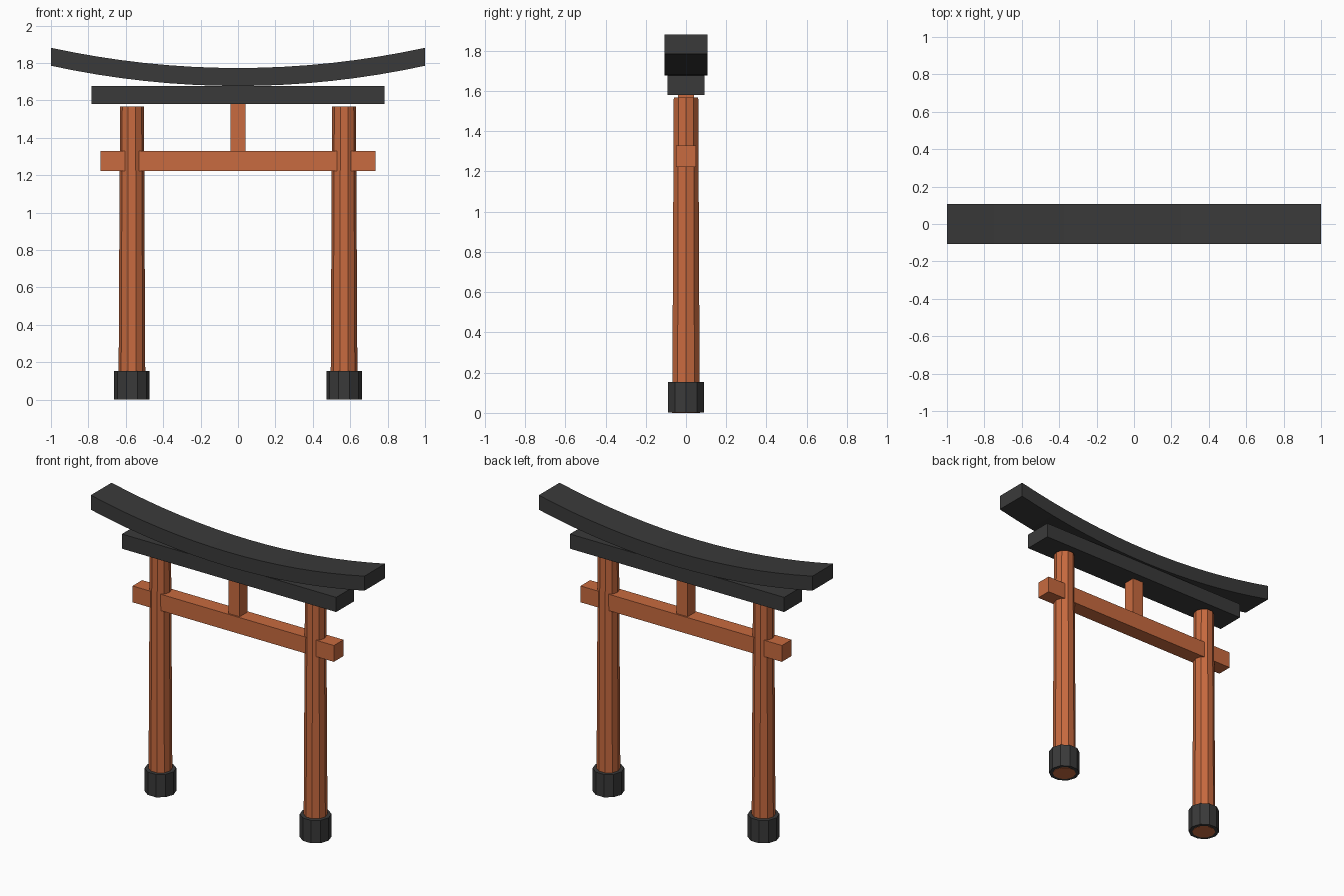
import bpy, bmesh
from mathutils import Matrix
from math import pi

cube = bpy.data.objects.get("Cube")
if cube:
    bpy.data.objects.remove(cube, do_unlink=True)


def material(name, rgb):
    mat = bpy.data.materials.new(name)
    mat.use_nodes = True
    mat.diffuse_color = (*rgb, 1)
    mat.node_tree.nodes["Principled BSDF"].inputs["Base Color"].default_value = (*rgb, 1)
    return mat


orange = material("vermilion_wood", (0.58, 0.145, 0.05))
black = material("charcoal", (0.042, 0.042, 0.042))


def finish(name, bm, mat):
    bmesh.ops.recalc_face_normals(bm, faces=bm.faces)
    mesh = bpy.data.meshes.new(name)
    bm.to_mesh(mesh)
    bm.free()
    mesh.materials.append(mat)
    obj = bpy.data.objects.new(name, mesh)
    bpy.context.collection.objects.link(obj)
    return obj


def beam(name, half_x, half_y, z0, z1, mat):
    bm = bmesh.new()
    size = Matrix.Diagonal((2 * half_x, 2 * half_y, z1 - z0, 1))
    bmesh.ops.create_cube(bm, size=1, matrix=Matrix.Translation((0, 0, (z0 + z1) / 2)) @ size)
    return finish(name, bm, mat)


def post(name, x, r0, r1, z0, z1, mat):
    # Ten-sided column with a flat facet facing the front
    bm = bmesh.new()
    place = Matrix.Translation((x, 0, (z0 + z1) / 2)) @ Matrix.Rotation(pi / 2, 4, "Z")
    bmesh.ops.create_cone(bm, cap_ends=True, segments=10, radius1=r0, radius2=r1,
                          depth=z1 - z0, matrix=place)
    return finish(name, bm, mat)


# Tapered pillars standing in dark footings
for side, x in (("left", 0.567), ("right", -0.567)):
    post(side + "_pillar", x, 0.072, 0.064, 0, 1.567, orange)
    post(side + "_footing", x, 0.095, 0.095, 0.002, 0.153, black)

# Tie beam, centre strut and straight lintel
beam("tie_beam", 0.736, 0.05, 1.222, 1.33, orange)
beam("centre_strut", 0.04, 0.04, 1.33, 1.58, orange)
beam("lower_lintel", 0.783, 0.093, 1.58, 1.677, black)

# Upturned top lintel, swept along a shallow parabola
bm = bmesh.new()
steps = 16
rings = []
for i in range(steps + 1):
    x = 2 * i / steps - 1
    z = 1.677 + 0.108 * x * x
    rings.append([bm.verts.new((x, y, z + h)) for y, h in
                  ((-0.108, 0), (0.108, 0), (0.108, 0.096), (-0.108, 0.096))])
for a, b in zip(rings, rings[1:]):
    for k in range(4):
        n = (k + 1) % 4
        bm.faces.new((a[k], a[n], b[n], b[k]))
bm.faces.new(rings[0])
bm.faces.new(rings[-1])
finish("curved_top_lintel", bm, black)
